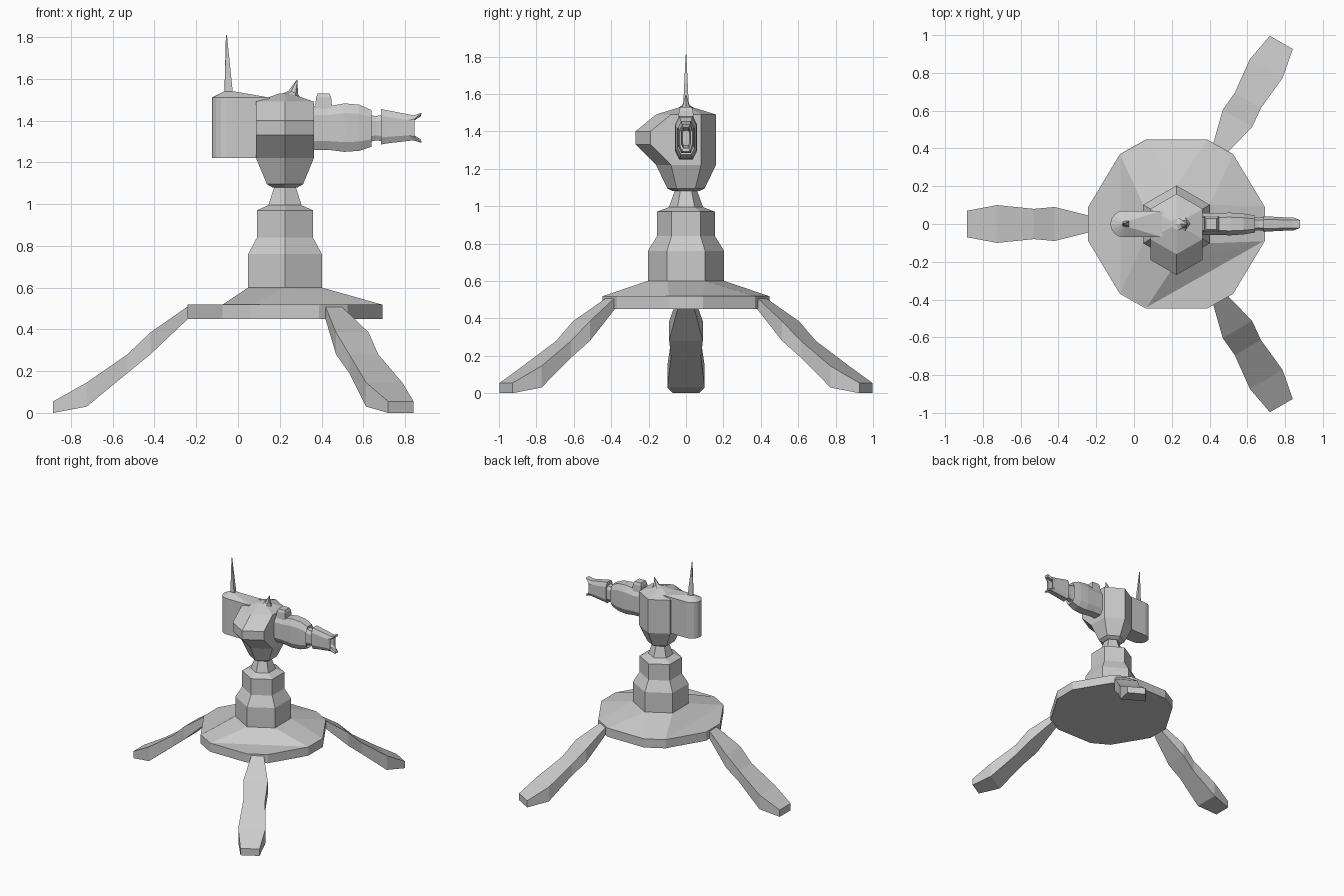
import bpy, bmesh
from math import cos, sin, radians, pi
from mathutils import Vector, Matrix

cube = bpy.data.objects.get("Cube")
if cube:
    bpy.data.objects.remove(cube, do_unlink=True)

grey = bpy.data.materials.new("light grey")
grey.use_nodes = True
grey.diffuse_color = (0.6, 0.6, 0.6, 1)
grey.node_tree.nodes["Principled BSDF"].inputs["Base Color"].default_value = grey.diffuse_color

CX = 0.225  # axis of the stand


def finish(name, bm):
    bmesh.ops.recalc_face_normals(bm, faces=bm.faces)
    mesh = bpy.data.meshes.new(name)
    bm.to_mesh(mesh)
    bm.free()
    mesh.materials.append(grey)
    obj = bpy.data.objects.new(name, mesh)
    bpy.context.collection.objects.link(obj)
    return obj


def loft(name, rings, matrix=None):
    """Skin a list of equal-length rings and cap both ends."""
    bm = bmesh.new()
    loops = [[bm.verts.new(p) for p in ring] for ring in rings]
    n = len(loops[0])
    for a, b in zip(loops, loops[1:]):
        for i in range(n):
            j = (i + 1) % n
            bm.faces.new((a[i], a[j], b[j], b[i]))
    bm.faces.new(loops[0])
    bm.faces.new(loops[-1])
    if matrix:
        bm.transform(matrix)
    return finish(name, bm)


def hexagon(r, z, front=0.0):
    """Hexagon with points at +y and -y; front pulls the -y corners forward."""
    ring = []
    for k in range(6):
        a = radians(30 + 60 * k)
        y = r * sin(a)
        ring.append((CX + r * cos(a), y - (front if y < 0 else 0), z))
    return ring


def section(x, low, high, w, notch=0.0):
    """Chamfered box section across x, with its sides set back by notch."""
    h, m = (high - low) / 2, (high + low) / 2
    pts = [(0.6, 1), (1, 0.6), (1, -0.6), (0.6, -1),
           (-0.6, -1), (-1, -0.6), (-1, 0.6), (-0.6, 1)]
    return [(x - (notch if abs(v) < 1 else 0), u * w, m + v * h) for u, v in pts]


def box_ring(x, low, high, w):
    return [(x, -w, low), (x, w, low), (x, w, high), (x, -w, high)]


# Twelve-sided base plate
half = [11, 51, 70, 110, 129, 169]
angles = [radians(a) for a in half + [a + 180 for a in half]]
plate = [(CX + 0.476 * cos(a), 0.476 * sin(a)) for a in angles]
loft("base_plate", [[(x, y, z) for x, y in plate] for z in (0.45, 0.52)])

# Sloped top of the plate, leaving flat segments on two sides
bm = bmesh.new()
for i, (x, y) in enumerate(plate):
    if i not in (5, 6, 9, 10):
        bm.verts.new((x, y, 0.518))
for p in hexagon(0.204, 0.6):
    bm.verts.new(p)
bmesh.ops.convex_hull(bm, input=bm.verts)
finish("base_slope", bm)

# Stepped column and neck
loft("column", [hexagon(r, z) for r, z in
                [(0.204, 0.59), (0.204, 0.76), (0.155, 0.84), (0.155, 0.97), (0.09, 0.995)]])
loft("neck", [hexagon(0.095, 0.985), hexagon(0.055, 1.095)])

# Head with a snout drawn out to the front
loft("head", [hexagon(r, z, f) for r, z, f in
              [(0.07, 1.08, 0), (0.1, 1.095, 0), (0.16, 1.22, 0), (0.16, 1.33, 0.11),
               (0.16, 1.4, 0.11), (0.16, 1.49, 0), (0.03, 1.53, 0)]])

# Curved horn on the head
loft("horn", [[(x + r * cos(a), r * sin(a), z + r * t * cos(a))
               for a in [k * pi / 3 for k in range(6)]]
              for x, z, r, t in [(0.24, 1.51, 0.06, 0), (0.265, 1.535, 0.022, -0.4),
                                 (0.283, 1.595, 0.002, 0)]])


# Rear housing with a rounded end, rising into an antenna
def rounded(x0, x1, w, z):
    arc = [radians(90 + 22.5 * k) for k in range(9)]
    return [(x1, w, z)] + [(x0 + w + w * cos(a), w * sin(a), z) for a in arc] + [(x1, -w, z)]


loft("rear_housing", [rounded(-0.125, 0.15, 0.07, 1.22), rounded(-0.125, 0.15, 0.07, 1.51),
                      rounded(-0.065, -0.022, 0.018, 1.54)])
loft("antenna", [rounded(-0.065, -0.025, 0.015, 1.535), rounded(-0.058, -0.053, 0.002, 1.81)])

# Gun body, linking collar, and notched hollow muzzle
loft("gun_body", [section(*s) for s in
                  [(0.33, 1.26, 1.47, 0.058), (0.43, 1.26, 1.468, 0.058),
                   (0.51, 1.25, 1.482, 0.06), (0.58, 1.255, 1.476, 0.055),
                   (0.64, 1.275, 1.45, 0.045), (0.63, 1.295, 1.43, 0.036)]])
loft("collar", [section(*s) for s in
                [(0.62, 1.295, 1.43, 0.036), (0.66, 1.305, 1.42, 0.033), (0.7, 1.3, 1.43, 0.034)]])
loft("muzzle", [section(*s) for s in
                [(0.685, 1.285, 1.455, 0.042), (0.71, 1.29, 1.45, 0.04),
                 (0.84, 1.305, 1.425, 0.034, 0.02), (0.88, 1.293, 1.437, 0.034, 0.035),
                 (0.875, 1.31, 1.42, 0.024, 0.035), (0.79, 1.325, 1.405, 0.02)]])

# Sight block on top of the gun
loft("sight", [[(x, y, z) for x, y in
                [(0.41 - a, -w), (0.41 + a, -w), (0.41 + a, w), (0.41 - a, w)]]
               for a, w, z in [(0.042, 0.042, 1.45), (0.036, 0.038, 1.51), (0.028, 0.03, 1.53)]])

# Three splayed legs: distance from axis, underside, top, half width
leg = [(0.44, 0.452, 0.517, 0.045), (0.465, 0.45, 0.51, 0.045), (0.645, 0.28, 0.385, 0.09),
       (0.755, 0.19, 0.28, 0.08), (0.95, 0.03, 0.145, 0.1), (1.11, 0.0, 0.055, 0.07)]
for name, angle in [("right_leg", 180), ("front_leg", -60), ("back_leg", 60)]:
    turn = Matrix.Translation(Vector((CX, 0, 0))) @ Matrix.Rotation(radians(angle), 4, "Z")
    loft(name, [box_ring(*s) for s in leg], turn)
